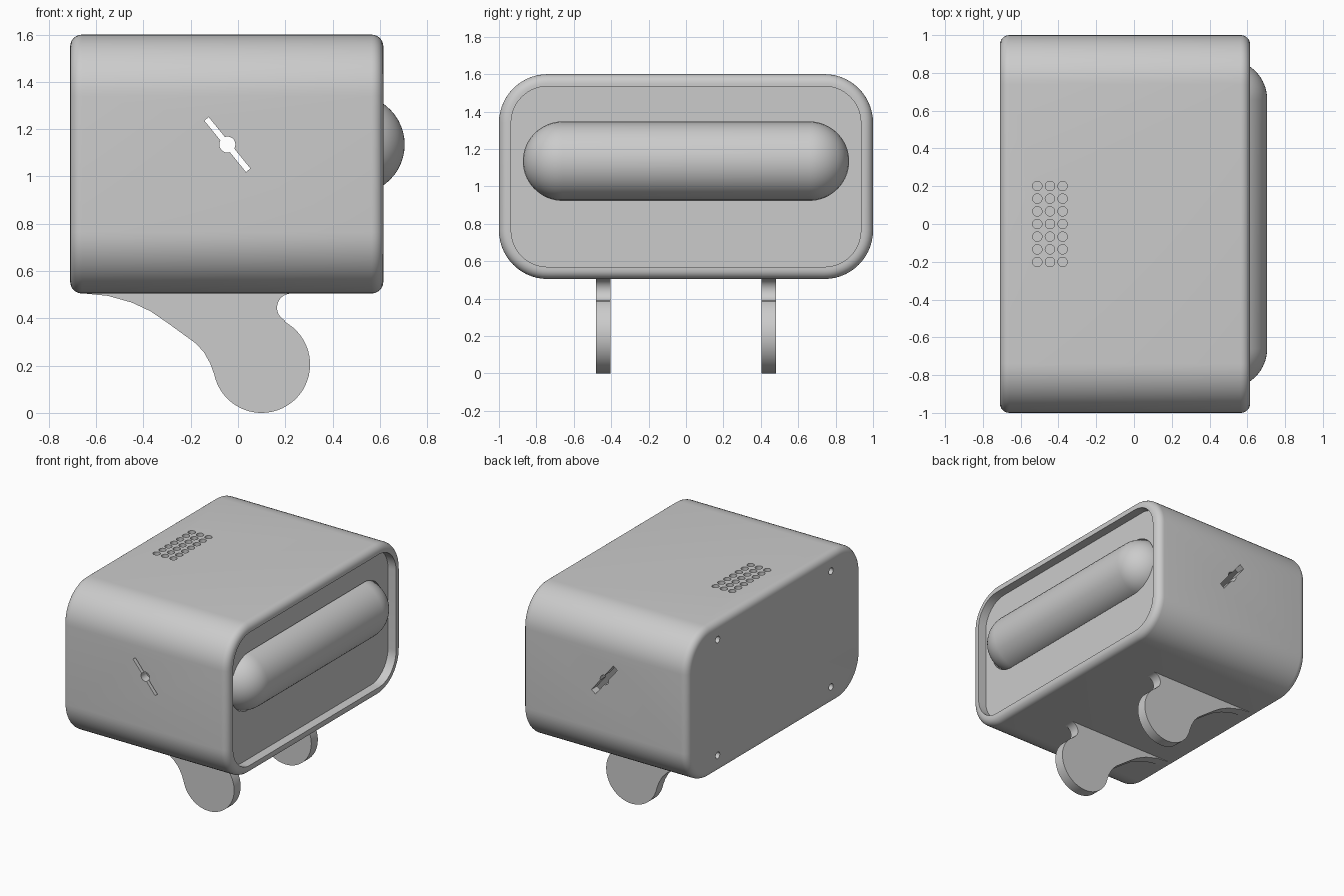
import bpy, bmesh, math
from mathutils import Matrix, Vector

if "Cube" in bpy.data.objects:
    bpy.data.objects.remove(bpy.data.objects["Cube"])

grey = bpy.data.materials.new("matte_grey")
grey.use_nodes = True
grey.diffuse_color = (0.6, 0.6, 0.6, 1)
grey.node_tree.nodes["Principled BSDF"].inputs["Base Color"].default_value = (0.6, 0.6, 0.6, 1)

MID_Z, HALF_Y, HALF_Z, CORNER = 1.0525, 1.0, 0.5475, 0.26
WALL, FILLET = 0.065, 0.05
BACK_X, FRONT_X = -0.71, 0.615


def make(name, bm):
    bmesh.ops.recalc_face_normals(bm, faces=bm.faces)
    mesh = bpy.data.meshes.new(name)
    bm.to_mesh(mesh)
    bm.free()
    mesh.materials.append(grey)
    obj = bpy.data.objects.new(name, mesh)
    bpy.context.collection.objects.link(obj)
    return obj


def loft(name, rings):
    """Skin a run of equal-length point loops and cap both ends."""
    bm = bmesh.new()
    loops = [[bm.verts.new(p) for p in ring] for ring in rings]
    n = len(loops[0])
    for a, b in zip(loops, loops[1:]):
        for i in range(n):
            j = (i + 1) % n
            bm.faces.new((a[i], a[j], b[j], b[i]))
    bm.faces.new(loops[0])
    bm.faces.new(loops[-1])
    return make(name, bm)


def arc(cx, cy, r, start, end, steps):
    return [(cx + r * math.cos(math.radians(start + (end - start) * i / steps)),
             cy + r * math.sin(math.radians(start + (end - start) * i / steps)))
            for i in range(steps + 1)]


def section(x, inset):
    """Rounded rectangle across the body at x."""
    r = CORNER - inset
    cy, cz = HALF_Y - CORNER, HALF_Z - CORNER
    pts = []
    for k, (sy, sz) in enumerate([(1, 1), (-1, 1), (-1, -1), (1, -1)]):
        pts += arc(sy * cy, MID_Z + sz * cz, r, 90 * k, 90 * k + 90, 14)
    return [(x, y, z) for y, z in pts]


def capsule(name, x, z, r, half):
    angles = [math.radians(89 * i / 16) for i in range(17)]
    stations = [(-half - r * math.sin(a), r * math.cos(a)) for a in reversed(angles)]
    stations += [(-y, s) for y, s in reversed(stations)]
    return loft(name, [[(px, y, pz) for px, pz in arc(x, z, s, 0, 352.5, 47)]
                       for y, s in stations])


def pegs(name, points, axis, radius, depth):
    """Cylinders along an axis, used as drills."""
    bm = bmesh.new()
    turn = Vector((0, 0, 1)).rotation_difference(Vector(axis)).to_matrix().to_4x4()
    for p in points:
        bmesh.ops.create_cone(bm, cap_ends=True, segments=20, radius1=radius,
                              radius2=radius, depth=depth,
                              matrix=Matrix.Translation(p) @ turn)
    return make(name, bm)


def bar(name, centre, size, angle):
    bm = bmesh.new()
    m = (Matrix.Translation(centre) @ Matrix.Rotation(math.radians(angle), 4, 'Y')
         @ Matrix.Diagonal((*size, 1)))
    bmesh.ops.create_cube(bm, size=1, matrix=m)
    return make(name, bm)


def cut(obj, cutter):
    mod = obj.modifiers.new("cut", 'BOOLEAN')
    mod.operation, mod.solver, mod.object = 'DIFFERENCE', 'EXACT', cutter
    bpy.context.view_layer.objects.active = obj
    bpy.ops.object.modifier_apply(modifier=mod.name)
    bpy.data.objects.remove(cutter)


# Hollow body: outside skin with soft rims, then the inner wall
soft = [math.radians(15 * i) for i in range(7)]
rear = [(BACK_X + FILLET * (1 - math.sin(a)), FILLET * (1 - math.cos(a))) for a in reversed(soft)]
front = [(FRONT_X - FILLET * (1 - math.sin(a)), FILLET * (1 - math.cos(a))) for a in soft]
inside = [(FRONT_X, WALL), (BACK_X + FILLET, WALL)]
body = loft("body_shell", [section(x, i) for x, i in rear + front + inside])

# Pointer slot and pivot hole on both ends
for side, width in ((-1, 0.024), (1, 0.04)):
    centre = (-0.045, side, 1.135)
    cut(body, bar("slot_cutter", centre, (width, 0.4, 0.28), -39))
    cut(body, pegs("pivot_cutter", [centre], (0, 1, 0), 0.034, 0.4))

# Grille holes in the top
grille = [(-0.445 + 0.067 * i, 0.067 * j, 1.6) for i in (-1, 0, 1) for j in range(-3, 4)]
cut(body, pegs("grille_cutter", grille, (0, 0, 1), 0.025, 0.2))

# Blind screw holes in the rear wall
screws = [(BACK_X, 0.65 * sy, MID_Z + 0.42 * sz) for sy in (-1, 1) for sz in (-1, 1)]
cut(body, pegs("screw_cutter", screws, (1, 0, 0), 0.024, 0.06))

# Recessed panel with an opening for the capsule
panel = loft("recessed_panel", [section(0.51, WALL - 0.005), section(0.55, WALL - 0.005)])
cut(panel, capsule("opening_cutter", 0.495, 1.135, 0.217, 0.66))
roller = capsule("capsule_roller", 0.495, 1.135, 0.21, 0.66)

# Foot outline: sloped rear edge, round toe, small notch
outline = [(-0.65, 0.53), (-0.65, 0.505), (-0.55, 0.495), (-0.45, 0.467), (-0.37, 0.43),
           (-0.3, 0.382), (-0.18, 0.295), (-0.145, 0.258), (-0.118, 0.21)]
outline += arc(0.1, 0.205, 0.205, 192, 421, 40)
outline += arc(0.225, 0.445, 0.06, 245, 90, 12) + [(0.225, 0.53)]
feet = [loft(name, [[(x, y + t, z) for x, z in outline] for t in (-0.0375, 0.0375)])
        for name, y in (("front_foot", -0.4425), ("back_foot", 0.4425))]

# Smooth the curves, keep edges crisp
bpy.ops.object.select_all(action='DESELECT')
for obj in [body, panel, roller] + feet:
    obj.select_set(True)
bpy.context.view_layer.objects.active = body
bpy.ops.object.shade_smooth_by_angle(angle=math.radians(30))
